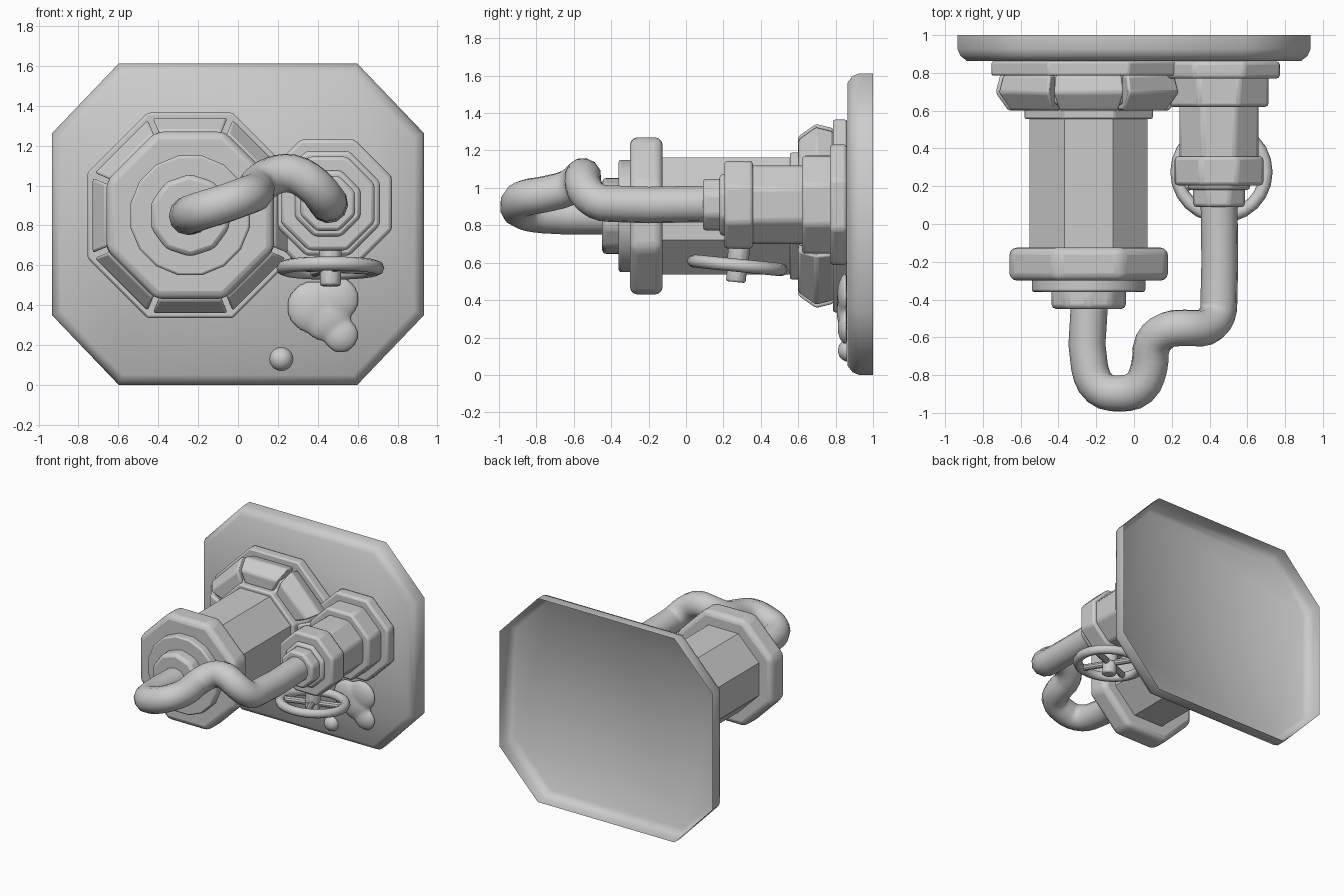
import bpy, bmesh
from math import pi, cos, sin, tan, radians
from mathutils import Matrix, Vector

cube = bpy.data.objects.get("Cube")
if cube:
    bpy.data.objects.remove(cube, do_unlink=True)

grey = bpy.data.materials.new("plain_grey")
grey.use_nodes = True
grey.diffuse_color = (0.6, 0.6, 0.6, 1)
grey.node_tree.nodes["Principled BSDF"].inputs["Base Color"].default_value = (0.6, 0.6, 0.6, 1)

WALL = 0.863  # depth of the wall plate's front sheet


def finish(ob, bevel=0, segments=2, angle=30):
    """Material, optional bevel and edge-aware smooth shading."""
    ob.data.materials.clear()
    ob.data.materials.append(grey)
    if bevel:
        mod = ob.modifiers.new("bevel", 'BEVEL')
        mod.width, mod.segments = bevel, segments
        mod.limit_method, mod.angle_limit = 'ANGLE', radians(30)
    bpy.ops.object.select_all(action='DESELECT')
    ob.select_set(True)
    bpy.context.view_layer.objects.active = ob
    bpy.ops.object.shade_smooth_by_angle(angle=radians(angle))
    return ob


def from_bmesh(name, bm):
    bmesh.ops.recalc_face_normals(bm, faces=bm.faces)
    mesh = bpy.data.meshes.new(name)
    bm.to_mesh(mesh)
    bm.free()
    ob = bpy.data.objects.new(name, mesh)
    bpy.context.collection.objects.link(ob)
    return ob


def loft(bm, rings, open_start=False):
    """Join equal rings of points into a solid, or a shell open at the start."""
    rows = [[bm.verts.new(p) for p in ring] for ring in rings]
    n = len(rows[0])
    for a, b in zip(rows, rows[1:]):
        for i in range(n):
            j = (i + 1) % n
            bm.faces.new((a[i], a[j], b[j], b[i]))
    if not open_start:
        bm.faces.new(rows[0])
    bm.faces.new(rows[-1])


def turned(name, centre, profile, sides=8, bevel=0.012, segments=2):
    """Polygonal solid along y; profile is (y, flat-to-centre radius)."""
    cx, cz = centre
    rings = []
    for y, r in profile:
        r /= cos(pi / sides)
        turn = [(i + 0.5) * 2 * pi / sides for i in range(sides)]
        rings.append([(cx + r * cos(t), y, cz + r * sin(t)) for t in turn])
    bm = bmesh.new()
    loft(bm, rings)
    return finish(from_bmesh(name, bm), bevel, segments)


# Wall plate: clipped rectangle pressed from sheet, hollow behind
bm = bmesh.new()
rings = []
for y, inset in ((1.0, 0), (0.925, 0), (0.89, 0.015), (WALL, 0.05)):
    quarter = [(0.934 - inset, 0.455 - inset * 0.4), (0.598 - inset * 0.4, 0.806 - inset)]
    outline = quarter + [(-x, z) for x, z in quarter[::-1]]
    outline += [(-x, -z) for x, z in outline]
    rings.append([(x, y, 0.806 + z) for x, z in outline])
loft(bm, rings, open_start=True)
finish(from_bmesh("wall_plate", bm), angle=50)

# Large pipe with stepped flange, clamp and caps
big = (-0.24, 0.85)
turned("large_flange_base", big, [(WALL - 0.002, 0.515), (0.785, 0.515)])
turned("large_flange_core", big, [(0.85, 0.41), (0.64, 0.41), (0.62, 0.34), (0.555, 0.34)])
turned("large_pipe", big, [(0.85, 0.312), (-0.2, 0.312)], bevel=0)
turned("large_clamp", big, [(-0.125, 0.42), (-0.30, 0.42)], bevel=0.04, segments=3)
turned("large_cap", big, [(-0.2, 0.30), (-0.36, 0.30)], sides=16)
turned("pipe_socket", big, [(-0.3, 0.197), (-0.45, 0.197)], sides=10, bevel=0.025)

# Ring of tapered blocks around the large flange
bm = bmesh.new()
for i in range(8):
    turn = Matrix.Rotation(i * pi / 4, 3, 'Y')
    offset = Vector((big[0], 0, big[1]))
    rings = []
    for y, r in ((0.79, 0.468), (0.695, 0.492), (0.60, 0.425)):
        outer = r * tan(pi / 8) - 0.015
        inner = 0.33 * tan(pi / 8) - 0.015
        corners = ((-outer, r), (outer, r), (inner, 0.33), (-inner, 0.33))
        rings.append([turn @ Vector((x, y, z)) + offset for x, z in corners])
    loft(bm, rings)
finish(from_bmesh("flange_blocks", bm), 0.014)

# Small pipe with its flange, collar and nut
small = (0.45, 0.91)
for name, back, front, r in (
        ("small_flange_base", WALL - 0.002, 0.77, 0.322),
        ("small_flange_step", 0.8, 0.62, 0.262),
        ("small_pipe", 0.7, 0.3, 0.209),
        ("small_collar", 0.358, 0.205, 0.235),
        ("small_nut_ring", 0.25, 0.18, 0.165),
        ("small_nut", 0.25, 0.09, 0.138)):
    turned(name, small, [(back, r), (front, r)], bevel=0.018)

# Bent connecting tube
path = [(-0.235, -0.40, 0.85), (-0.235, -0.76, 0.855), (-0.18, -0.87, 0.875),
        (-0.08, -0.897, 0.905), (0.03, -0.865, 0.945), (0.08, -0.76, 0.965),
        (0.10, -0.63, 1.0), (0.18, -0.56, 1.05), (0.27, -0.55, 1.06),
        (0.38, -0.545, 1.0), (0.44, -0.48, 0.93), (0.45, -0.38, 0.915),
        (0.45, 0.15, 0.915)]
curve = bpy.data.curves.new("bent_tube", 'CURVE')
curve.dimensions = '3D'
curve.bevel_depth, curve.bevel_resolution = 0.098, 4
curve.resolution_u, curve.use_fill_caps = 3, True
spline = curve.splines.new('BEZIER')
spline.bezier_points.add(len(path) - 1)
for point, co in zip(spline.bezier_points, path):
    point.co = co
    point.handle_left_type = point.handle_right_type = 'AUTO'
tube = bpy.data.objects.new("bent_tube", curve)
bpy.context.collection.objects.link(tube)
bpy.ops.object.select_all(action='DESELECT')
tube.select_set(True)
bpy.context.view_layer.objects.active = tube
bpy.ops.object.convert(target='MESH')
finish(bpy.context.object, angle=60)

# Hand wheel: tilted rim, spokes, stem and knob
tilt = Matrix.Translation((0.463, 0.275, 0.586)) @ Matrix.Rotation(-0.1, 4, 'X')
bpy.ops.mesh.primitive_torus_add(major_segments=24, minor_segments=8,
                                 major_radius=0.236, minor_radius=0.035)
rim = bpy.context.object
rim.name = "wheel_rim"
rim.matrix_world = tilt
finish(rim, angle=60)


def rod(bm, r, depth, matrix):
    bmesh.ops.create_cone(bm, cap_ends=True, segments=10, radius1=r, radius2=r,
                          depth=depth, matrix=matrix)


bm = bmesh.new()
for i in range(4):
    spin = Matrix.Rotation(i * pi / 2 + 0.4, 4, 'Z')
    rod(bm, 0.024, 0.23, tilt @ spin @ Matrix.Translation((0.115, 0, 0))
        @ Matrix.Rotation(pi / 2, 4, 'Y'))
finish(from_bmesh("wheel_spokes", bm))
bm = bmesh.new()
rod(bm, 0.06, 0.16, tilt @ Matrix.Translation((0, 0, 0.08)))
rod(bm, 0.055, 0.10, tilt @ Matrix.Translation((0, 0, -0.04)))
finish(from_bmesh("wheel_stem", bm), 0.012)


# Leak stains bulging from the plate, cut flat where they meet it
def blob(name, lobes):
    bm = bmesh.new()
    for x, z, r, bulge in lobes:
        place = Matrix.Translation((x, 0.87, z)) @ Matrix.Diagonal((r, bulge, r, 1))
        bmesh.ops.create_icosphere(bm, subdivisions=3, radius=1, matrix=place)
    bmesh.ops.bisect_plane(bm, geom=bm.verts[:] + bm.edges[:] + bm.faces[:],
                           plane_co=(0, WALL - 0.003, 0), plane_no=(0, 1, 0), clear_outer=True)
    bmesh.ops.holes_fill(bm, edges=[e for e in bm.edges if e.is_boundary])
    return from_bmesh(name, bm)


leak = blob("leak_puddle", [(0.375, 0.39, 0.14, 0.065), (0.49, 0.43, 0.125, 0.062),
                            (0.44, 0.34, 0.13, 0.065), (0.515, 0.25, 0.095, 0.06)])
remesh = leak.modifiers.new("merge", 'REMESH')
remesh.mode, remesh.voxel_size, remesh.use_smooth_shade = 'VOXEL', 0.012, True
soften = leak.modifiers.new("soften", 'SMOOTH')
soften.factor, soften.iterations = 0.5, 8
finish(leak, angle=60)
finish(blob("leak_drop", [(0.217, 0.13, 0.06, 0.058)]), angle=60)
